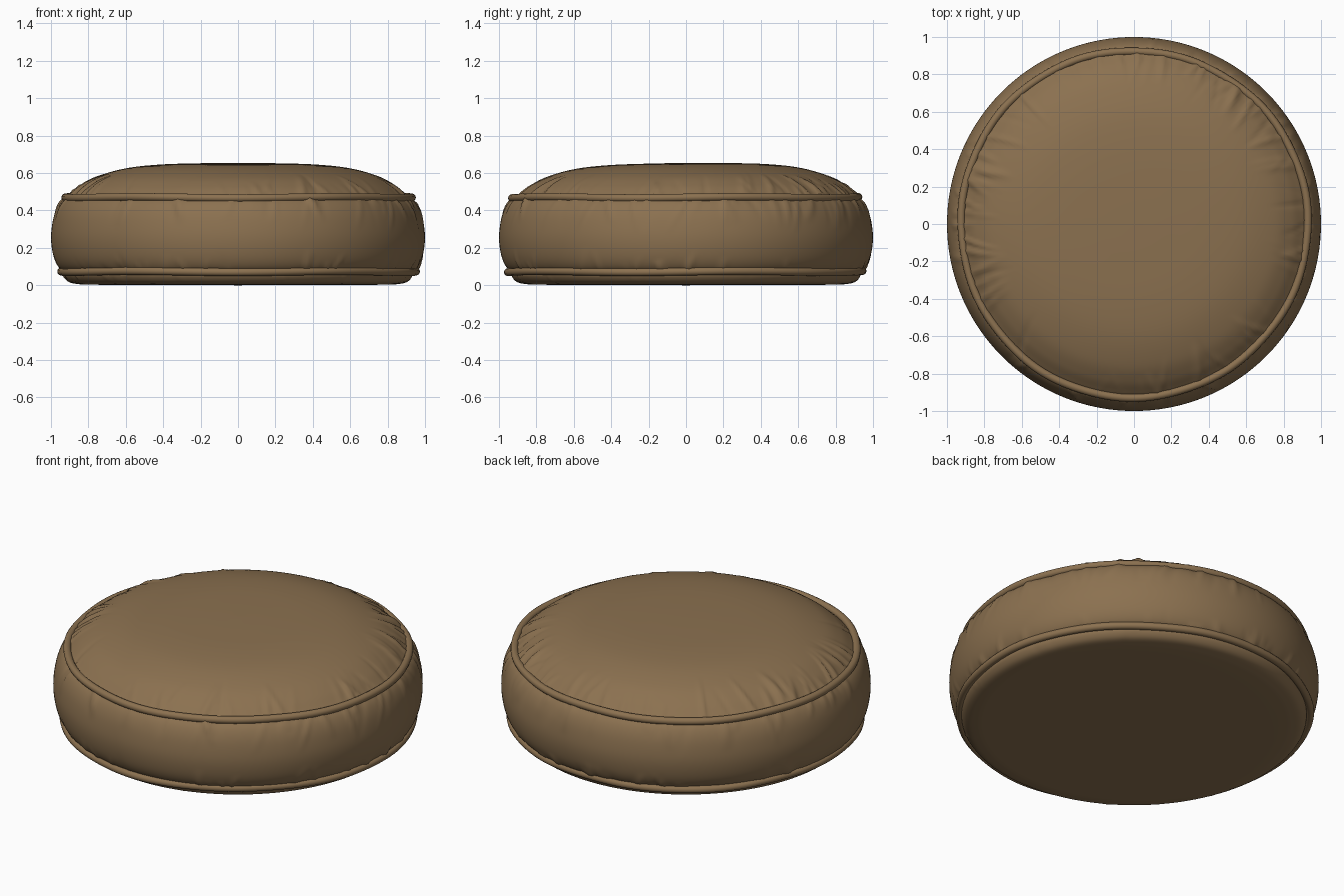
import bpy, bmesh, math, random
from mathutils import Vector

if "Cube" in bpy.data.objects:
    bpy.data.objects.remove(bpy.data.objects["Cube"], do_unlink=True)

random.seed(7)
SEGMENTS = 360

# One leather colour for everything
leather = bpy.data.materials.new("brown_leather")
leather.use_nodes = True
colour = (0.26, 0.165, 0.08, 1)
leather.diffuse_color = colour
bsdf = leather.node_tree.nodes["Principled BSDF"]
bsdf.inputs["Base Color"].default_value = colour
bsdf.inputs["Roughness"].default_value = 0.6


def smooth_path(points, steps):
    """Catmull-Rom curve through (radius, height) points."""
    p = [Vector(q) for q in points]
    p = [2 * p[0] - p[1]] + p + [2 * p[-1] - p[-2]]
    path = []
    for a, b, c, d in zip(p, p[1:], p[2:], p[3:]):
        for i in range(steps):
            t = i / steps
            path.append(0.5 * (2 * b + (c - a) * t + (2 * a - 5 * b + 4 * c - d) * t * t
                               + (3 * b - a - 3 * c + d) * t ** 3))
    return path + [p[-2]]


def make_pleats(count, depth, reach):
    """Random gathers: angle, width, depth, reach from the seam and slant."""
    return [(random.uniform(0, math.tau), random.uniform(0.01, 0.026),
             depth * random.uniform(-0.5, 1), reach * random.uniform(0.4, 1.1),
             random.uniform(-0.5, 0.5)) for _ in range(count)]


def pleat_depth(pleats, angle, distance):
    """Crease depth at a distance from the seam, zero on the seam itself."""
    total = 0
    for centre, width, depth, reach, slant in pleats:
        if distance < reach:
            off = (angle - centre - slant * distance + math.pi) % math.tau - math.pi
            if abs(off) < 3 * width:
                fade = math.sin(math.pi * (distance / reach) ** 0.5)
                total += depth * fade * math.exp(-(off / width) ** 2)
    return total


def finish(name, bm):
    bmesh.ops.recalc_face_normals(bm, faces=bm.faces)
    mesh = bpy.data.meshes.new(name)
    bm.to_mesh(mesh)
    bm.free()
    mesh.materials.append(leather)
    mesh.shade_smooth()
    obj = bpy.data.objects.new(name, mesh)
    bpy.context.collection.objects.link(obj)
    return obj


def panel(name, points, steps, start_pleats=(), end_pleats=(), tilt=0):
    """Revolved leather panel gathered at its first and last seam."""
    path = smooth_path(points, steps)
    lengths = [0]
    for a, b in zip(path, path[1:]):
        lengths.append(lengths[-1] + (b - a).length)
    bm = bmesh.new()
    rings = []
    for i, p in enumerate(path):
        tangent = (path[min(i + 1, len(path) - 1)] - path[max(i - 1, 0)]).normalized()
        ring = []
        for s in range(SEGMENTS):
            a = math.tau * s / SEGMENTS
            crease = (pleat_depth(start_pleats, a, lengths[i])
                      + pleat_depth(end_pleats, a, lengths[-1] - lengths[i]))
            q = p - Vector((-tangent.y, tangent.x)) * crease * panel_side(points)
            x, y = q.x * math.cos(a), q.x * math.sin(a)
            ring.append(bm.verts.new((x, y, q.y + tilt * y)))
        rings.append(ring)
    for lower, upper in zip(rings, rings[1:]):
        for s in range(SEGMENTS):
            t = (s + 1) % SEGMENTS
            bm.faces.new((lower[s], lower[t], upper[t], upper[s]))
    # Close the innermost ring of the top and bottom panels
    if path[-1].x < 0.1:
        bm.faces.new(rings[-1])
    return finish(name, bm)


def panel_side(points):
    """Outward direction of the panel: +1 when it runs upward."""
    return 1 if points[-1][1] > points[0][1] else -1


def piping(name, radius, height, thickness, tilt):
    """Welted cord with a slight hand-sewn wander."""
    bm = bmesh.new()
    sides = 14
    rings = []
    for s in range(SEGMENTS):
        a = math.tau * s / SEGMENTS
        r0 = radius + 0.004 * math.sin(3 * a + 1) + 0.002 * math.sin(11 * a)
        z0 = height + 0.003 * math.sin(5 * a) + tilt * radius * math.sin(a)
        ring = []
        for k in range(sides):
            b = math.tau * k / sides
            r = r0 + thickness * math.cos(b)
            ring.append(bm.verts.new((r * math.cos(a), r * math.sin(a),
                                      z0 + thickness * math.sin(b))))
        rings.append(ring)
    for s in range(SEGMENTS):
        n = rings[(s + 1) % SEGMENTS]
        for k in range(sides):
            m = (k + 1) % sides
            bm.faces.new((rings[s][k], n[k], n[m], rings[s][m]))
    return finish(name, bm)


# Domed seat panel, gathered around its rim
panel("top_panel",
      [(0.925, 0.462), (0.895, 0.49), (0.84, 0.535), (0.75, 0.583), (0.6, 0.625),
       (0.42, 0.645), (0.2, 0.652), (0.01, 0.654)], 7,
      start_pleats=make_pleats(95, 0.013, 0.26), tilt=0.008)

# Bulging side panel, gathered at both seams
panel("side_panel",
      [(0.93, 0.07), (0.962, 0.1), (0.985, 0.15), (0.998, 0.22), (0.998, 0.29),
       (0.984, 0.37), (0.958, 0.43), (0.92, 0.47)], 5,
      start_pleats=make_pleats(80, 0.008, 0.14),
      end_pleats=make_pleats(95, 0.010, 0.2))

# Flat underside with a rounded edge
panel("bottom_panel",
      [(0.935, 0.072), (0.93, 0.045), (0.905, 0.018), (0.86, 0.007), (0.78, 0.003),
       (0.4, 0.001), (0.01, 0)], 4,
      start_pleats=make_pleats(40, 0.004, 0.1))

# Piping cords over both seams
piping("upper_piping", 0.926, 0.469, 0.021, 0.0)
piping("lower_piping", 0.948, 0.073, 0.021, 0.0)
